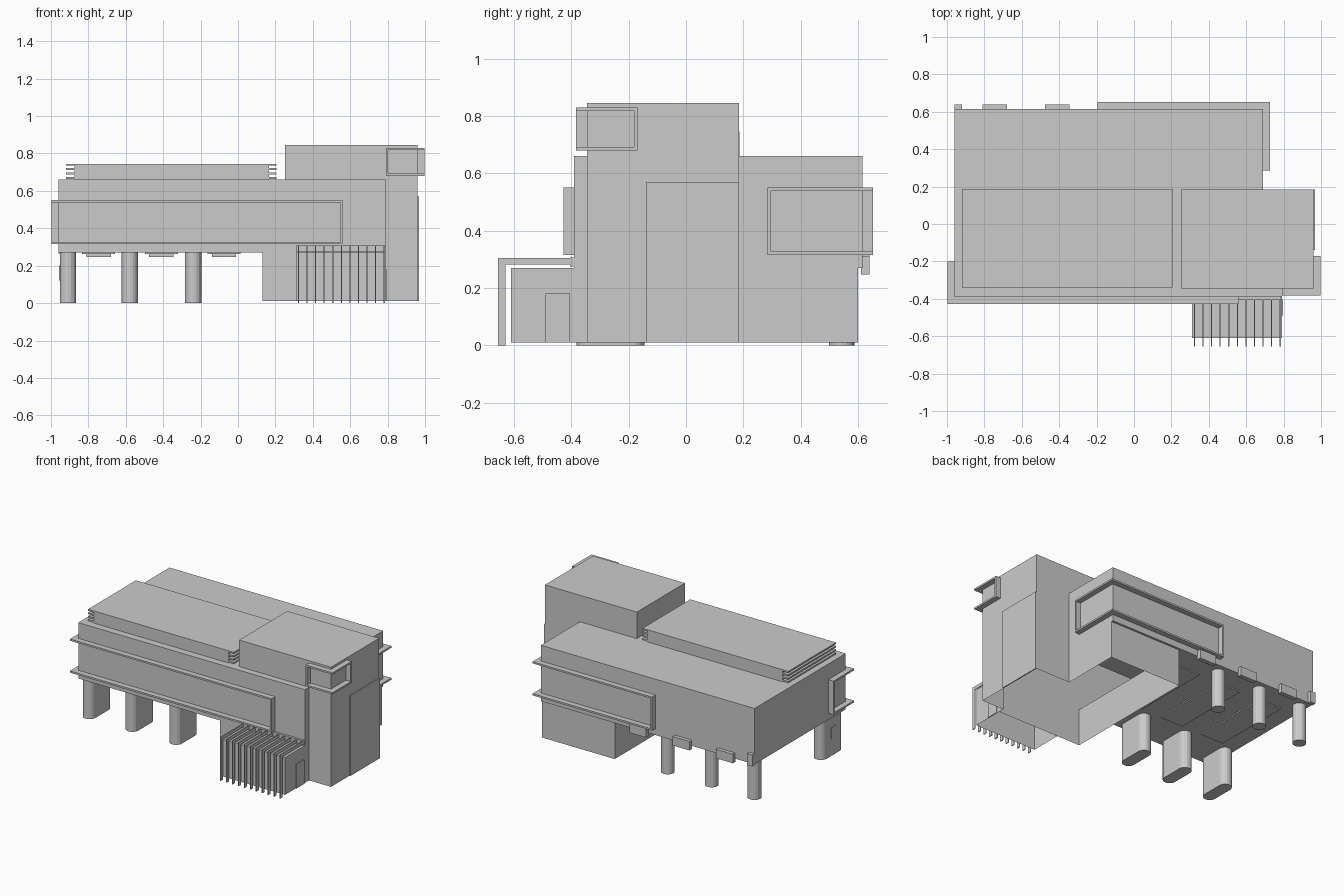
import bpy, bmesh
from math import cos, sin, pi

if "Cube" in bpy.data.objects:
    bpy.data.objects.remove(bpy.data.objects["Cube"])


def finish(name, bm):
    me = bpy.data.meshes.new(name)
    bm.to_mesh(me)
    bm.free()
    ob = bpy.data.objects.new(name, me)
    bpy.context.collection.objects.link(ob)
    return ob


def prism(name, pts, z0, z1, top=True, bottom=True, closed=True):
    """Upright walls over a counter-clockwise outline, with optional caps."""
    bm = bmesh.new()
    lo = [bm.verts.new((x, y, z0)) for x, y in pts]
    hi = [bm.verts.new((x, y, z1)) for x, y in pts]
    n = len(pts)
    for i in range(n if closed else n - 1):
        j = (i + 1) % n
        bm.faces.new((lo[i], lo[j], hi[j], hi[i]))
    if top:
        bm.faces.new(hi)
    if bottom:
        bm.faces.new(lo[::-1])
    return finish(name, bm)


def rect(x0, x1, y0, y1):
    return [(x0, y0), (x1, y0), (x1, y1), (x0, y1)]


def box(name, x0, x1, y0, y1, z0, z1, **kw):
    return prism(name, rect(x0, x1, y0, y1), z0, z1, **kw)


def flat(name, pts, z):
    bm = bmesh.new()
    bm.faces.new([bm.verts.new((x, y, z)) for x, y in pts][::-1])
    return finish(name, bm)


def corner_frame(name, cx, cy, sx, sy, ex, ey, z0, z1, d=0.038, t=0.012):
    """Window surround wrapping a building corner: two slabs and two end caps."""
    ox, oy = cx + sx * d, cy + sy * d
    ell = [(ex, cy), (cx, cy), (cx, ey), (ox, ey), (ox, oy), (ex, oy)]
    if sx * sy > 0:
        ell.reverse()
    if sum(a[0] * b[1] - b[0] * a[1] for a, b in zip(ell, ell[1:] + ell[:1])) < 0:
        ell.reverse()
    prism(name + "_sill", ell, z0, z0 + t)
    prism(name + "_head", ell, z1 - t, z1)
    xs, ys = sorted((ex, ex + sx * t)), sorted((ey, ey + sy * t))
    box(name + "_end_a", *xs, *sorted((cy, oy)), z0 + t, z1 - t)
    box(name + "_end_b", *sorted((cx, ox)), *ys, z0 + t, z1 - t)


def stadium(x, y0, y1, r, n=8):
    arc = [(x + r * cos(pi * i / n), y1 - r + r * sin(pi * i / n)) for i in range(n + 1)]
    return arc + [(x - r * cos(pi * i / n), y0 + r - r * sin(pi * i / n)) for i in range(n + 1)]


# Main building shell, hollow over the ground floor
prism("upper_floor", [(-.96, -.39), (.79, -.39), (.79, -.345), (.96, -.345), (.96, .185),
                      (.69, .185), (.69, .615), (-.96, .615)], .27, .66, bottom=False)
flat("overhang_soffit", [(-.96, -.39), (.13, -.39), (.13, .6), (.69, .6),
                         (.69, .615), (-.96, .615)], .27)
prism("ground_floor", [(.13, -.385), (.79, -.385), (.79, -.345), (.96, -.345), (.96, .185),
                       (.69, .185), (.69, .6), (.13, .6)], .01, .27, top=False, bottom=False)
box("tower_top", .25, .96, -.345, .185, .66, .845, bottom=False)
box("tower_side_panel", .96, .967, -.14, .185, .01, .57)

# Wrapped corner windows
corner_frame("front_window", -.96, -.39, -1, -1, .56, -.2, .315, .55)
corner_frame("rear_window", .69, .615, 1, 1, -.195, .285, .315, .55)
corner_frame("tower_window", .96, -.345, 1, -1, .79, -.17, .68, .83)

# Rooftop unit with louvred ends
box("roof_unit", -.875, .165, -.34, .187, .66, .745)
for i in range(4):
    z = .664 + .0235 * i
    box(f"louvre_left_{i}", -.92, -.875, -.34, .187, z, z + .0105)
    box(f"louvre_right_{i}", .165, .205, -.34, .187, z, z + .0105)

# Porch, door and slatted canopy
prism("porch", [(.31, -.385), (.31, -.61), (.79, -.61), (.79, -.385)], .01, .27,
      bottom=False, closed=False)
box("porch_door", .79, .796, -.49, -.405, .01, .18)
box("canopy_ledger", .31, .785, -.405, -.39, .275, .307)
for i in range(11):
    x = .323 + .0459 * i
    box(f"canopy_slat_{i}", x - .003, x + .003, -.655, -.39, .282, .305)
    box(f"canopy_blade_{i}", x - .003, x + .003, -.655, -.63, 0, .282)

# Pillars under the overhang
for i, x in enumerate((-.909, -.578, -.24)):
    prism(f"front_pillar_{i}", stadium(x, -.382, -.145, .044), 0, .27)
    prism(f"back_pillar_{i}", [(x + .044 * cos(pi * k / 8), .543 + .044 * sin(pi * k / 8))
                               for k in range(16)], 0, .27)
box("pillar_hatch", -.957, -.95, -.29, -.24, .12, .2)

# Soffit panels and rear wall brackets
for i, x in enumerate((-.745, -.41, -.075)):
    box(f"soffit_panel_{i}", x - .088, x + .088, -.12, .45, .262, .27)
    box(f"rear_bracket_{i}", x - .065, x + .065, .61, .64, .247, .31)
box("rear_corner_bracket", -.96, -.92, .61, .64, .265, .345)
